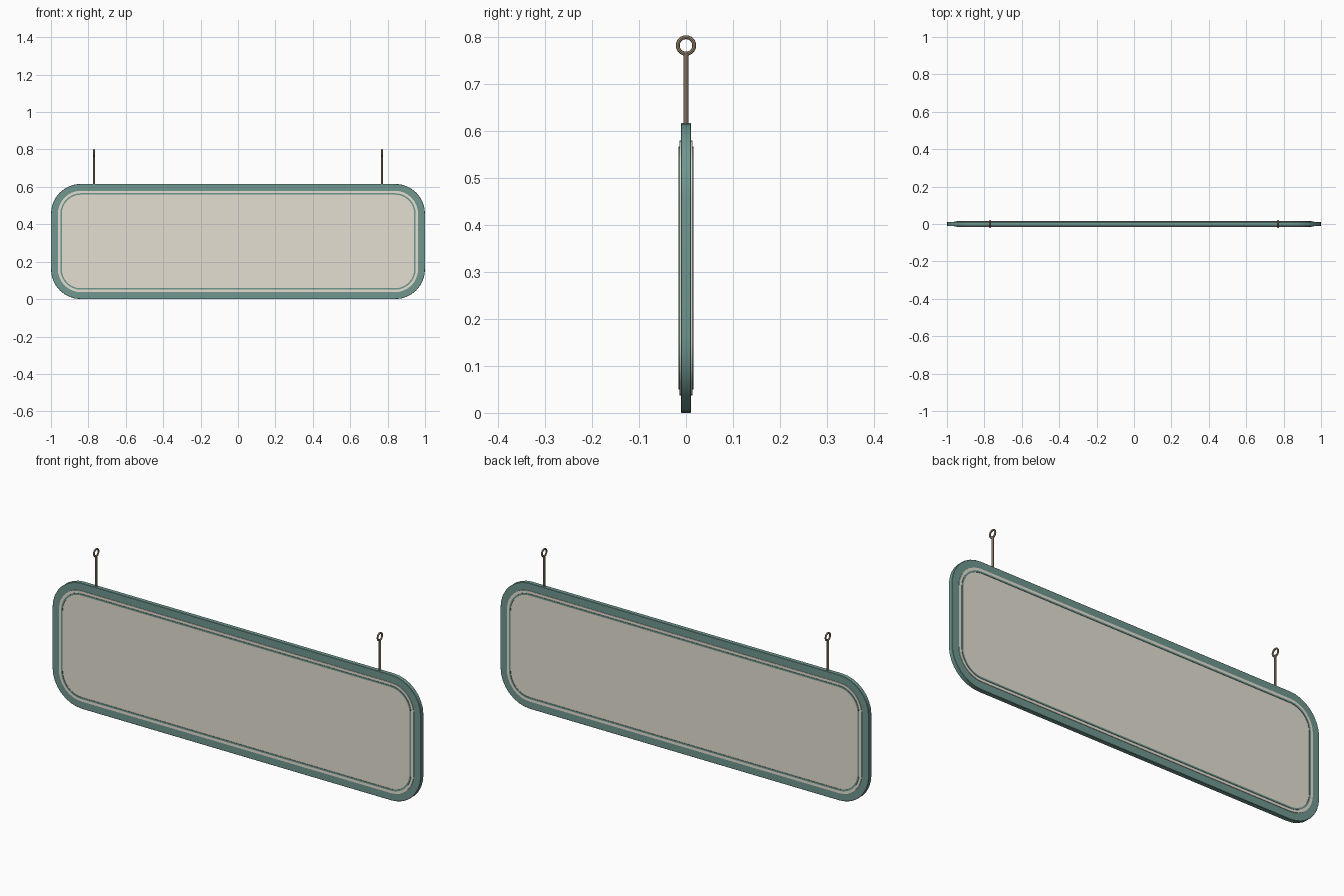
import bpy, bmesh, math
from mathutils import Matrix, Vector

if "Cube" in bpy.data.objects:
    bpy.data.objects.remove(bpy.data.objects["Cube"])

W, H, R = 1.0, 0.616, 0.16   # half width, height, corner radius
SEG = 8                      # segments per corner


def material(name, rgb):
    m = bpy.data.materials.new(name)
    m.diffuse_color = (*rgb, 1)
    m.use_nodes = True
    m.node_tree.nodes["Principled BSDF"].inputs["Base Color"].default_value = m.diffuse_color
    return m


green = material("green_enamel", (0.16, 0.31, 0.275))
cream = material("cream_panel", (0.78, 0.74, 0.65))
brass = material("aged_brass", (0.36, 0.28, 0.18))


def outline(inset, y):
    """Rounded rectangle standing in the xz plane, shrunk by inset."""
    r = R - inset
    pts = []
    corners = [(W - R, H - R), (R - W, H - R), (R - W, R), (W - R, R)]
    for k, (cx, cz) in enumerate(corners):
        for i in range(SEG + 1):
            a = math.pi / 2 * (k + i / SEG)
            pts.append((cx + r * math.cos(a), y, cz + r * math.sin(a)))
    return pts


def finish(bm, name, mat):
    bmesh.ops.recalc_face_normals(bm, faces=bm.faces)
    me = bpy.data.meshes.new(name)
    bm.to_mesh(me)
    bm.free()
    me.materials.append(mat)
    ob = bpy.data.objects.new(name, me)
    bpy.context.collection.objects.link(ob)
    bpy.ops.object.select_all(action='DESELECT')
    ob.select_set(True)
    bpy.context.view_layer.objects.active = ob
    bpy.ops.object.shade_smooth_by_angle(angle=math.radians(30))
    return ob


def sweep(name, profile, mat, closed):
    """Carry an (inset, y) profile round the outline; cap the ends if open."""
    bm = bmesh.new()
    loops = [[bm.verts.new(p) for p in outline(i, y)] for i, y in profile]
    n = len(loops[0])
    pairs = list(zip(loops, loops[1:]))
    if closed:
        pairs.append((loops[-1], loops[0]))
    else:
        bm.faces.new(loops[0])
        bm.faces.new(loops[-1])
    for a, b in pairs:
        for j in range(n):
            k = (j + 1) % n
            bm.faces.new((a[j], a[k], b[k], b[j]))
    return finish(bm, name, mat)


# outer green frame
sweep("frame", [(0, -0.0095), (0, 0.0095), (0.0015, 0.011), (0.04, 0.011),
                (0.04, -0.011), (0.0015, -0.011)], green, True)

# double-sided cream panel
sweep("sign_panel", [(0.038, -0.011), (0.036, -0.011), (0.036, -0.0125),
                     (0.037, -0.0135), (0.037, 0.0135), (0.036, 0.0125),
                     (0.036, 0.011), (0.038, 0.011)][3:5], cream, False)

# thin raised pinstripe on each face
for side, s in (("front", -1), ("back", 1)):
    sweep(side + "_pinstripe", [(0.050, s * 0.013), (0.050, s * 0.0155),
                                (0.058, s * 0.0155), (0.058, s * 0.013)],
          green, True)

# hanging rods with eye rings
for side, x in (("left", -0.77), ("right", 0.77)):
    bm = bmesh.new()
    z0, z1 = H - 0.01, 0.768
    bmesh.ops.create_cone(bm, cap_ends=True, segments=12, radius1=0.0052,
                          radius2=0.0052, depth=z1 - z0,
                          matrix=Matrix.Translation((x, 0, (z0 + z1) / 2)))
    finish(bm, side + "_rod", brass)

    bm = bmesh.new()
    major, minor, nu, nv = 0.0175, 0.0042, 24, 8
    grid = []
    for i in range(nu):
        a = 2 * math.pi * i / nu
        row = []
        for j in range(nv):
            b = 2 * math.pi * j / nv
            r = major + minor * math.cos(b)
            row.append(bm.verts.new((x + minor * math.sin(b), r * math.cos(a),
                                     0.781 + r * math.sin(a))))
        grid.append(row)
    for i in range(nu):
        for j in range(nv):
            i2, j2 = (i + 1) % nu, (j + 1) % nv
            bm.faces.new((grid[i][j], grid[i2][j], grid[i2][j2], grid[i][j2]))
    finish(bm, side + "_eye_ring", brass)
